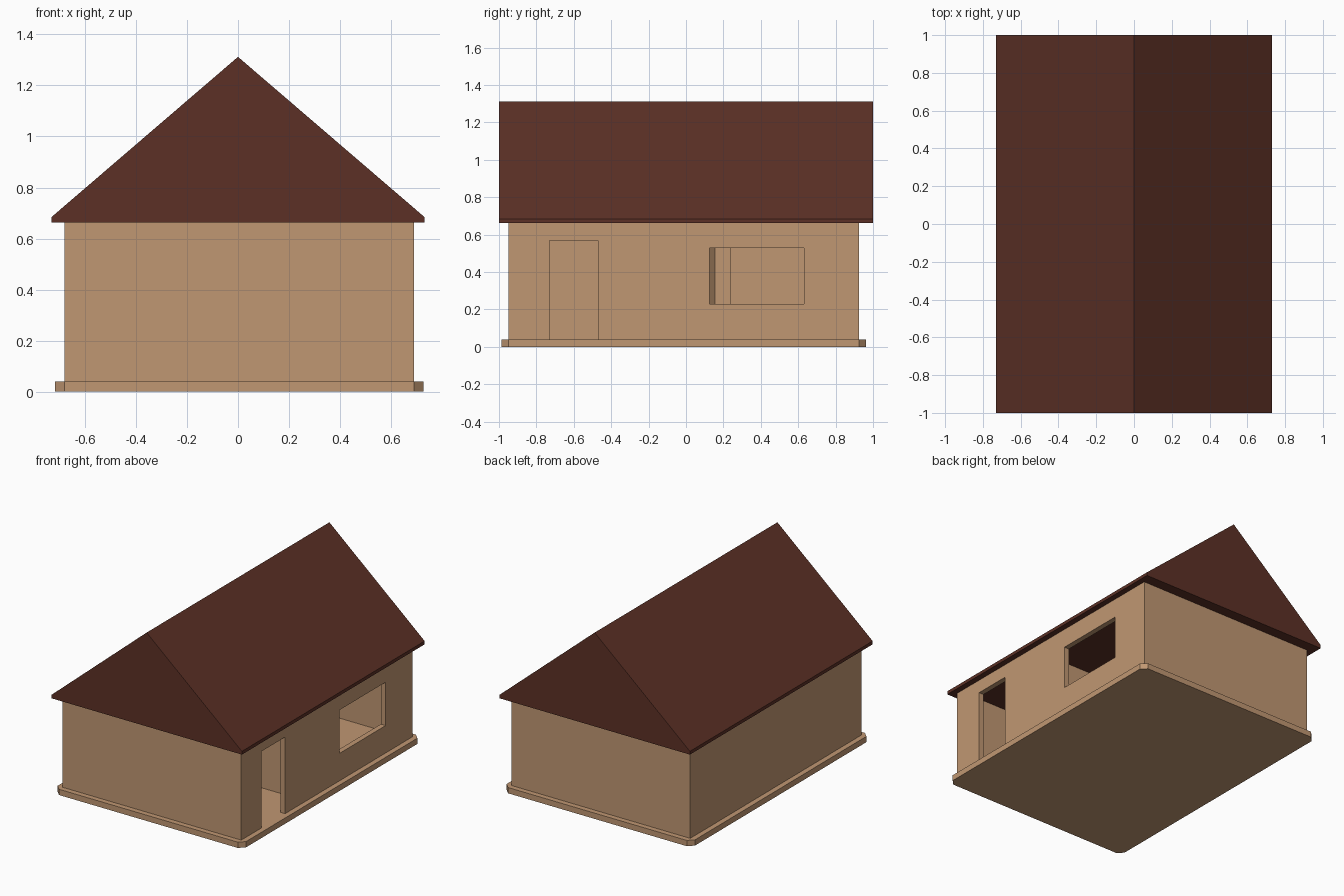
import bpy, bmesh

if "Cube" in bpy.data.objects:
    bpy.data.objects.remove(bpy.data.objects["Cube"])


def material(name, color):
    m = bpy.data.materials.new(name)
    m.diffuse_color = (*color, 1)
    m.use_nodes = True
    m.node_tree.nodes["Principled BSDF"].inputs["Base Color"].default_value = m.diffuse_color
    return m


plaster = material("plaster", (0.53, 0.31, 0.17))
tile = material("tile", (0.107, 0.03, 0.019))


def prism(name, profile, mat, depth):
    """Extrude a closed 3D outline by a vector."""
    bm = bmesh.new()
    face = bm.faces.new([bm.verts.new(p) for p in profile])
    new = bmesh.ops.extrude_face_region(bm, geom=[face], use_keep_orig=True)["geom"]
    bmesh.ops.translate(bm, vec=depth, verts=[v for v in new if isinstance(v, bmesh.types.BMVert)])
    bmesh.ops.recalc_face_normals(bm, faces=bm.faces[:])
    me = bpy.data.meshes.new(name)
    bm.to_mesh(me)
    bm.free()
    me.materials.append(mat)
    ob = bpy.data.objects.new(name, me)
    bpy.context.collection.objects.link(ob)
    return ob


def plan(name, outline, z0, z1, mat=plaster):
    return prism(name, [(x, y, z0) for x, y in outline], mat, (0, 0, z1 - z0))


def box(name, x0, x1, y0, y1, z0, z1):
    return plan(name, [(x0, y0), (x1, y0), (x1, y1), (x0, y1)], z0, z1)


def cut(target, cutter):
    mod = target.modifiers.new("opening", 'BOOLEAN')
    mod.operation = 'DIFFERENCE'
    mod.solver = 'EXACT'
    mod.object = cutter
    bpy.context.view_layer.objects.active = target
    bpy.ops.object.modifier_apply(modifier=mod.name)
    bpy.data.objects.remove(cutter)


X0, X1, Y0, Y1 = -0.68, 0.69, -0.95, 0.925   # outer wall faces
T, FLOOR, EAVES = 0.037, 0.04, 0.662         # wall thickness, floor and eaves heights

# Floor slab with chamfered corners
plan("floor_slab", [(X0, Y0 - T), (X1, Y0 - T), (X1 + T, Y0), (X1 + T, Y1),
                    (X1, Y1 + T), (X0, Y1 + T), (X0 - T, Y1), (X0 - T, Y0)], 0, FLOOR)

# Outer walls, hollowed, with door and window openings on the right
walls = box("outer_walls", X0, X1, Y0, Y1, FLOOR, EAVES)
cut(walls, box("room", X0 + T, X1 - T, Y0 + T, Y1 - T, -0.1, 1))
cut(walls, box("doorway", X1 - 0.1, X1 + 0.1, -0.73, -0.47, -0.1, 0.57))
cut(walls, box("window_opening", X1 - 0.1, X1 + 0.1, 0.125, 0.63, 0.23, 0.53))

# Inner partitions
box("cross_partition", X0 + T, X1 - T, -0.24, -0.20, FLOOR, EAVES)
plan("long_partition", [(0.04, -0.20), (0.04, 0.12), (0.005, 0.155), (0.005, 0.24),
                        (-0.035, 0.24), (-0.035, -0.20)], FLOOR, EAVES)

# Solid gable roof
prism("roof", [(-0.73, -1, EAVES), (0.73, -1, EAVES), (0.73, -1, 0.685),
               (0, -1, 1.312), (-0.73, -1, 0.685)], tile, (0, 2, 0))
